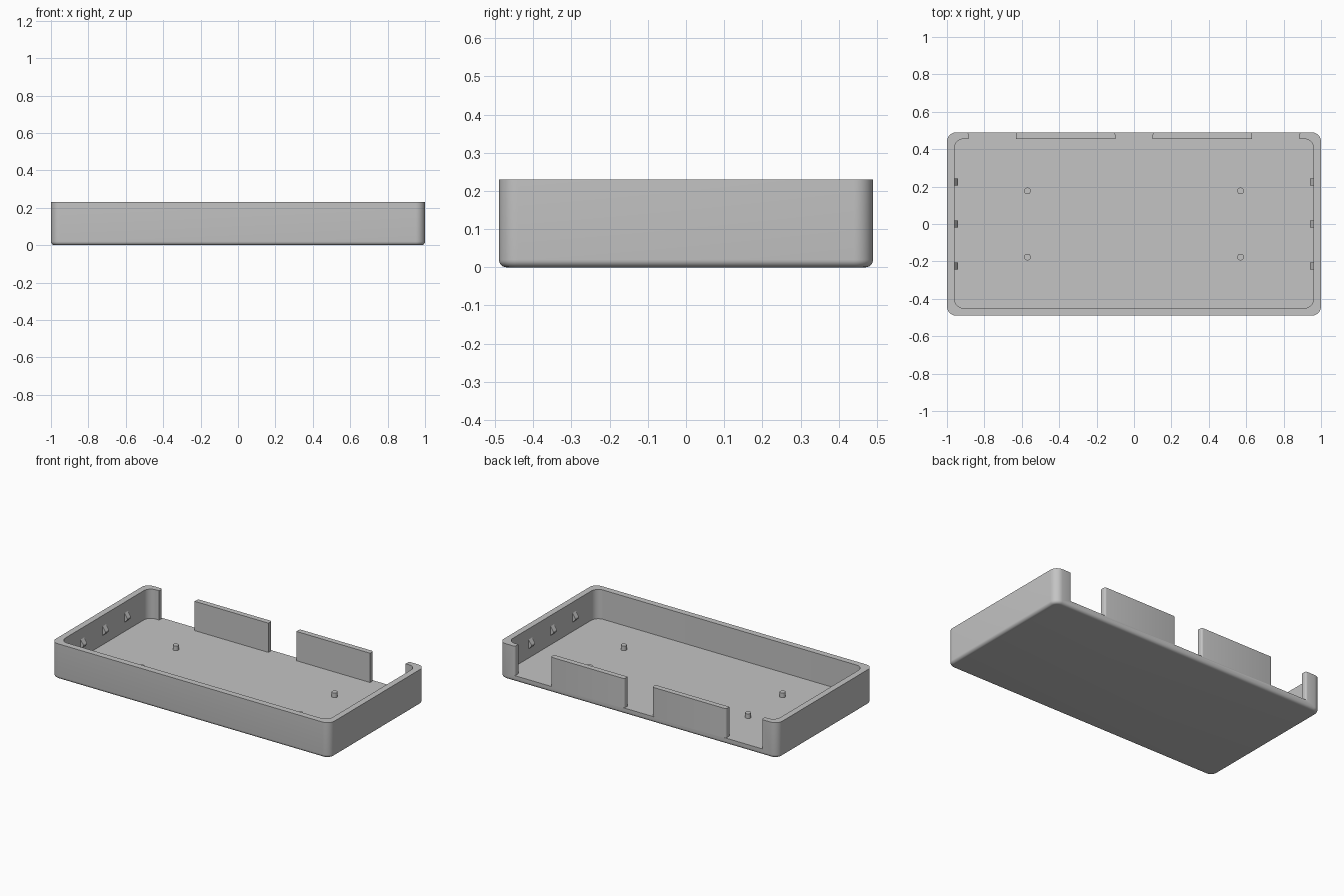
import bpy, bmesh, math
from math import sin, cos, pi

cube = bpy.data.objects.get("Cube")
if cube:
    bpy.data.objects.remove(cube, do_unlink=True)

grey = bpy.data.materials.new("plain grey")
grey.use_nodes = True
grey.diffuse_color = (0.55, 0.55, 0.55, 1)
grey.node_tree.nodes["Principled BSDF"].inputs["Base Color"].default_value = grey.diffuse_color

HX, HY, TOP = 1.0, 0.49, 0.23      # outer half sizes and height
WALL, BACK_WALL, FLOOR = 0.04, 0.035, 0.04
CORNER, FILLET = 0.05, 0.02


def loft(name, rings):
    """Closed solid through a list of equal-length rings of points."""
    bm = bmesh.new()
    loops = [[bm.verts.new(p) for p in ring] for ring in rings]
    n = len(loops[0])
    for a, b in zip(loops, loops[1:]):
        for i in range(n):
            j = (i + 1) % n
            bm.faces.new((a[i], a[j], b[j], b[i]))
    bm.faces.new(loops[0][::-1])
    bm.faces.new(loops[-1])
    bmesh.ops.recalc_face_normals(bm, faces=bm.faces)
    mesh = bpy.data.meshes.new(name)
    bm.to_mesh(mesh)
    bm.free()
    mesh.materials.append(grey)
    obj = bpy.data.objects.new(name, mesh)
    bpy.context.collection.objects.link(obj)
    return obj


def rounded_rect(x0, x1, y0, y1, r, z, steps=10):
    pts = []
    corners = [(x1 - r, y1 - r), (x0 + r, y1 - r), (x0 + r, y0 + r), (x1 - r, y0 + r)]
    for k, (cx, cy) in enumerate(corners):
        for i in range(steps + 1):
            a = (k + i / steps) * pi / 2
            pts.append((cx + r * cos(a), cy + r * sin(a), z))
    return pts


def smooth(obj):
    bpy.ops.object.select_all(action='DESELECT')
    obj.select_set(True)
    bpy.context.view_layer.objects.active = obj
    bpy.ops.object.shade_smooth_by_angle(angle=math.radians(35))


def cut(obj, cutter):
    """Subtract the cutter from the object and keep the result."""
    cutter.hide_render = True
    mod = obj.modifiers.new("cut", 'BOOLEAN')
    mod.operation, mod.solver, mod.object = 'DIFFERENCE', 'EXACT', cutter
    bpy.context.view_layer.objects.active = obj
    bpy.ops.object.modifier_apply(modifier=mod.name)
    bpy.data.objects.remove(cutter, do_unlink=True)


# Tray body: rounded slab with a filleted bottom edge
rings = []
for i in range(7):
    a = i / 6 * pi / 2
    d = FILLET * (1 - sin(a))
    rings.append(rounded_rect(-HX + d, HX - d, -HY + d, HY - d, CORNER - d, FILLET * (1 - cos(a))))
rings.append(rounded_rect(-HX, HX, -HY, HY, CORNER, TOP))
tray = loft("tray", rings)

# Hollow inside
cut(tray, loft("cavity_cutter", [
    rounded_rect(-HX + WALL, HX - WALL, -HY + WALL, HY - BACK_WALL, CORNER, z)
    for z in (FLOOR, TOP + 0.1)]))

# Openings in the back wall, flared outward so the wall ends are rounded
ROUND = 0.012
for x0, x1 in ((-0.885, -0.63), (-0.10, 0.10), (0.63, 0.885)):
    right = [(x1 + ROUND * (1 - cos(t * pi / 8)), HY - ROUND + ROUND * sin(t * pi / 8)) for t in range(5)]
    left = [(x0 + x1 - x, y) for x, y in right[::-1]]
    plan = ([(x0, HY - 0.06), (x1, HY - 0.06)] + right
            + [(x1 + ROUND, HY + 0.05), (x0 - ROUND, HY + 0.05)] + left)
    cut(tray, loft("opening_cutter", [[(x, y, z) for x, y in plan] for z in (FLOOR, TOP + 0.1)]))
smooth(tray)

# Locating pegs on the floor
for sx, side in ((1, "left"), (-1, "right")):
    for sy, end in ((1, "back"), (-1, "front")):
        ring = [(sx * 0.57 + 0.018 * cos(i * pi / 12), sy * 0.177 + 0.018 * sin(i * pi / 12))
                for i in range(24)]
        smooth(loft(f"{end}_{side}_peg", [[(x, y, z) for x, y in ring] for z in (FLOOR - 0.01, FLOOR + 0.03)]))

    # Snap bumps with sloped faces on the end walls
    for y, place in ((0.225, "back"), (0, "middle"), (-0.225, "front")):
        profile = [(0.97, 0.1), (0.96, 0.1), (0.94, 0.12), (0.94, 0.13), (0.96, 0.16), (0.97, 0.16)]
        loft(f"{place}_{side}_snap_bump",
             [[(sx * x, y + w, z) for x, z in profile] for w in (-0.018, 0.018)])
